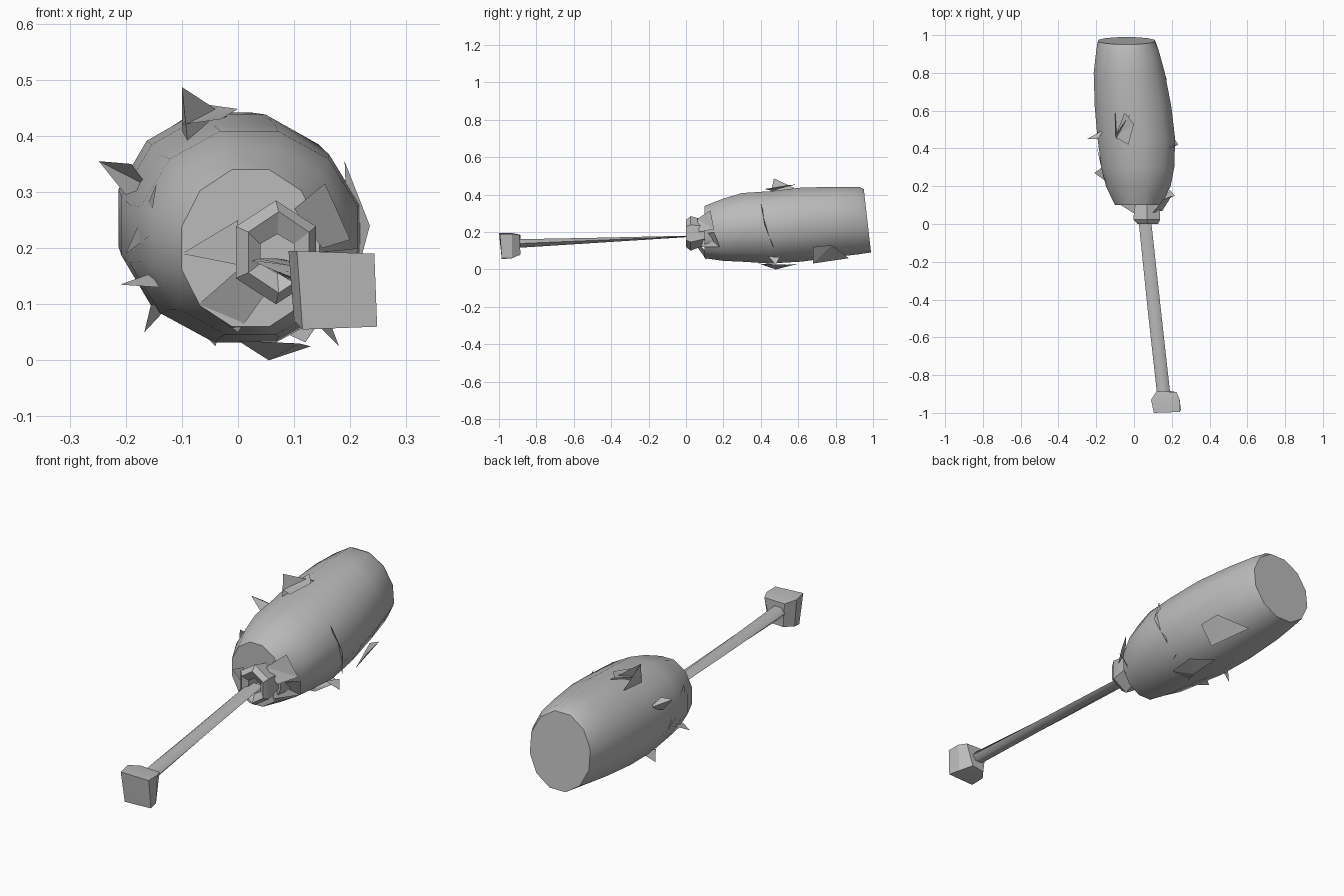
import bpy, bmesh, math
from mathutils import Vector

grey = bpy.data.materials.new("worn grey")
grey.diffuse_color = (0.5, 0.5, 0.5, 1)


def finish(name, bm, smooth=50):
    bmesh.ops.recalc_face_normals(bm, faces=bm.faces[:])
    mesh = bpy.data.meshes.new(name)
    bm.to_mesh(mesh)
    bm.free()
    obj = bpy.data.objects.new(name, mesh)
    bpy.context.collection.objects.link(obj)
    mesh.materials.append(grey)
    bpy.ops.object.select_all(action='DESELECT')
    obj.select_set(True)
    bpy.context.view_layer.objects.active = obj
    if smooth:
        bpy.ops.object.shade_smooth_by_angle(angle=math.radians(smooth))
    return obj


def bridge(bm, a, b):
    for i in range(len(a)):
        j = (i + 1) % len(a)
        bm.faces.new((a[i], a[j], b[j], b[i]))


def loft(name, sections, sides, turn=0.0, tilt=0.0, smooth=50, closed=False):
    """Sections are (y, x_min, x_max, z_min, z_max); tilt leans the last ring."""
    bm, rings = bmesh.new(), []
    for k, (y, x0, x1, z0, z1) in enumerate(sections):
        ring = []
        for i in range(sides):
            a = turn + 2 * math.pi * i / sides
            c, s = math.cos(a), math.sin(a)
            lean = tilt * s if k == len(sections) - 1 else 0
            ring.append(bm.verts.new(((x0 + x1 + (x1 - x0) * c) / 2, y - lean,
                                      (z0 + z1 + (z1 - z0) * s) / 2)))
        rings.append(ring)
    for a, b in zip(rings, rings[1:]):
        bridge(bm, a, b)
    if closed:
        bridge(bm, rings[-1], rings[0])
    else:
        bm.faces.new(rings[0])
        bm.faces.new(rings[-1])
    return finish(name, bm, smooth)


def shard(name, *points):
    """Flat fan of triangles through the given points."""
    bm = bmesh.new()
    vs = [bm.verts.new(p) for p in points]
    for i in range(1, len(vs) - 1):
        bm.faces.new((vs[0], vs[i], vs[i + 1]))
    return finish(name, bm, 0)


# Bulging club head, leaning slightly to the left and up at the back
loft("club_head", [
    (0.10, -0.105, 0.15, 0.055, 0.345),
    (0.20, -0.155, 0.20, 0.040, 0.385),
    (0.30, -0.180, 0.220, 0.035, 0.415),
    (0.45, -0.200, 0.225, 0.025, 0.425),
    (0.62, -0.215, 0.205, 0.035, 0.445),
    (0.80, -0.220, 0.170, 0.060, 0.448),
    (0.925, -0.205, 0.135, 0.075, 0.448),
    (0.970, -0.195, 0.115, 0.085, 0.435),
], 12, turn=math.radians(15), tilt=0.02)

# Hollow collar where the shaft enters the head
loft("collar", [
    (0.10, -0.005, 0.145, 0.13, 0.265),
    (0.025, -0.015, 0.15, 0.10, 0.285),
    (0.00, 0.01, 0.135, 0.12, 0.265),
    (0.02, 0.035, 0.105, 0.155, 0.225),
    (0.09, 0.035, 0.105, 0.155, 0.225),
], 6, turn=math.radians(30), smooth=30, closed=True)

# Shaft, thick at the grip and pinched flat at the head
loft("shaft", [
    (-0.90, 0.122, 0.192, 0.112, 0.165),
    (-0.45, 0.072, 0.142, 0.142, 0.172),
    (0.06, 0.020, 0.086, 0.176, 0.182),
], 6, smooth=60)

# Crooked block pommel
bm = bmesh.new()
front = [bm.verts.new(p) for p in ((0.115, -0.985, 0.055), (0.248, -0.985, 0.06),
                                   (0.243, -0.995, 0.19), (0.105, -1.0, 0.195))]
middle = [bm.verts.new(p) for p in ((0.10, -0.93, 0.07), (0.235, -0.93, 0.06),
                                    (0.242, -0.93, 0.19), (0.09, -0.93, 0.195))]
back = [bm.verts.new(p) for p in ((0.13, -0.89, 0.075), (0.195, -0.885, 0.08),
                                  (0.225, -0.89, 0.185), (0.12, -0.885, 0.185))]
bridge(bm, front, middle)
bridge(bm, middle, back)
bm.faces.new((front[0], front[1], front[3]))
bm.faces.new((front[1], front[2], front[3]))
bm.faces.new(back)
finish("pommel", bm, 25)

# Torn flaps round the neck
shard("neck_flap_left", (0.0, 0.04, 0.25), (-0.10, 0.10, 0.19), (0.0, 0.04, 0.17))
shard("neck_flap_low", (0.01, 0.05, 0.17), (-0.07, 0.10, 0.10), (0.0, 0.11, 0.05),
      (0.05, 0.06, 0.12))
shard("neck_flap_arch", (0.10, 0.06, 0.27), (0.155, 0.13, 0.315), (0.20, 0.15, 0.215),
      (0.15, 0.07, 0.20))
shard("neck_flap_right", (0.12, 0.10, 0.19), (0.215, 0.15, 0.20), (0.19, 0.18, 0.12),
      (0.12, 0.08, 0.12))

# Splinters on the top and sides
shard("top_fin", (-0.10, 0.47, 0.487), (-0.02, 0.58, 0.435), (-0.09, 0.45, 0.39),
      (-0.10, 0.60, 0.41))
shard("top_flap", (-0.10, 0.46, 0.42), (-0.05, 0.59, 0.455), (0.0, 0.53, 0.448),
      (-0.03, 0.42, 0.43))
shard("left_fin", (-0.248, 0.45, 0.355), (-0.19, 0.45, 0.35), (-0.16, 0.50, 0.31),
      (-0.20, 0.45, 0.295))
shard("left_splinter", (-0.145, 0.22, 0.315), (-0.20, 0.42, 0.19), (-0.16, 0.24, 0.22))
shard("left_low_spike", (-0.21, 0.27, 0.135), (-0.155, 0.31, 0.155), (-0.14, 0.22, 0.13))
shard("right_sliver", (0.19, 0.40, 0.355), (0.235, 0.42, 0.24), (0.20, 0.47, 0.11))

# Splinters and ragged patch underneath
for name, tip, x, z in (("left_under_spike", (-0.167, 0.46, 0.05), -0.14, 0.10),
                        ("right_under_spike", (0.18, 0.48, 0.025), 0.15, 0.07),
                        ("small_under_spike", (-0.04, 0.42, 0.025), -0.05, 0.05)):
    shard(name, tip, (x - 0.015, 0.44, z), (x + 0.015, 0.50, z - 0.005))
shard("under_patch", (0.055, 0.48, 0.0), (0.0, 0.38, 0.035), (0.11, 0.40, 0.03),
      (0.13, 0.54, 0.025), (0.03, 0.60, 0.03))
shard("under_plate", (0.12, 0.68, 0.032), (0.06, 0.87, 0.06), (0.17, 0.78, 0.13),
      (0.18, 0.68, 0.12))
